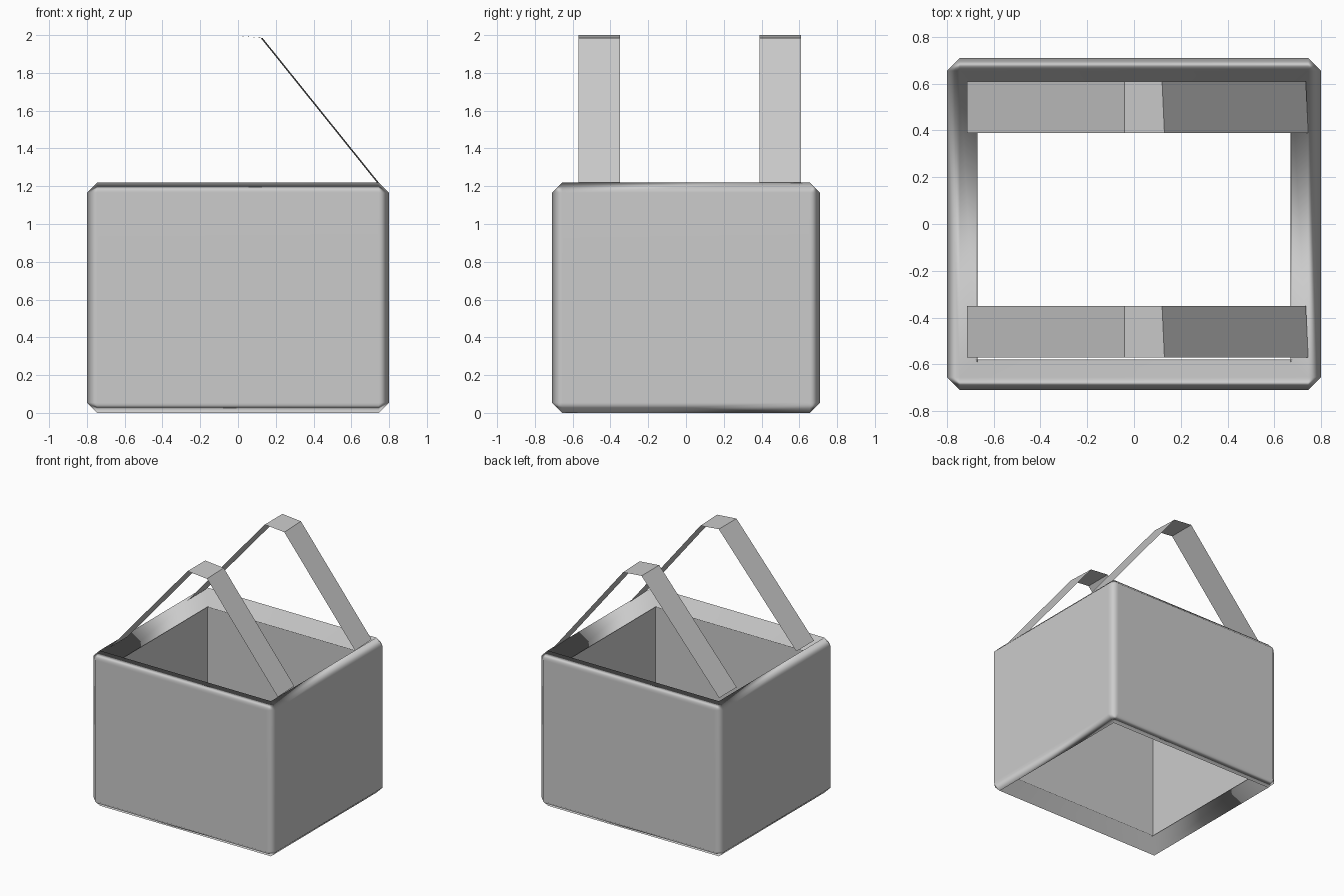
import bpy, bmesh

if "Cube" in bpy.data.objects:
    bpy.data.objects.remove(bpy.data.objects["Cube"])

# Basket body: chamfered box, open at top and bottom, with thick walls
W, D, H, B = 0.80, 0.71, 1.22, 0.055
bm = bmesh.new()
bmesh.ops.create_cube(bm, size=1)
for v in bm.verts:
    v.co = (v.co.x * 2 * W, v.co.y * 2 * D, (v.co.z + 0.5) * H)
bmesh.ops.bevel(bm, geom=bm.edges[:], offset=B, segments=1, affect='EDGES', profile=0.5)
caps = [f for f in bm.faces if abs(f.normal.z) > 0.99]
bmesh.ops.delete(bm, geom=caps, context='FACES')
for f in bm.faces:
    f.smooth = True
me = bpy.data.meshes.new("basket_body")
bm.to_mesh(me)
bm.free()
body = bpy.data.objects.new("basket_body", me)
bpy.context.collection.objects.link(body)
sol = body.modifiers.new("wall_thickness", 'SOLIDIFY')
sol.thickness = 0.15
sol.offset = -1
wn = body.modifiers.new("even_shading", 'WEIGHTED_NORMAL')
wn.weight = 80


# Handles: flat bent straps, one sheet each
def strap(name, y0, y1):
    path = [(-0.715, 1.22, 0), (-0.04, 2.0, 0), (0.12, 1.985, 0.01), (0.735, 1.22, 0.01)]
    bm = bmesh.new()
    rows = [(bm.verts.new((x + skew, y0, z)), bm.verts.new((x, y1, z))) for x, z, skew in path]
    for a, b in zip(rows, rows[1:]):
        bm.faces.new((a[0], b[0], b[1], a[1]))
    me = bpy.data.meshes.new(name)
    bm.to_mesh(me)
    bm.free()
    ob = bpy.data.objects.new(name, me)
    bpy.context.collection.objects.link(ob)


strap("front_handle", -0.57, -0.35)
strap("back_handle", 0.39, 0.61)
